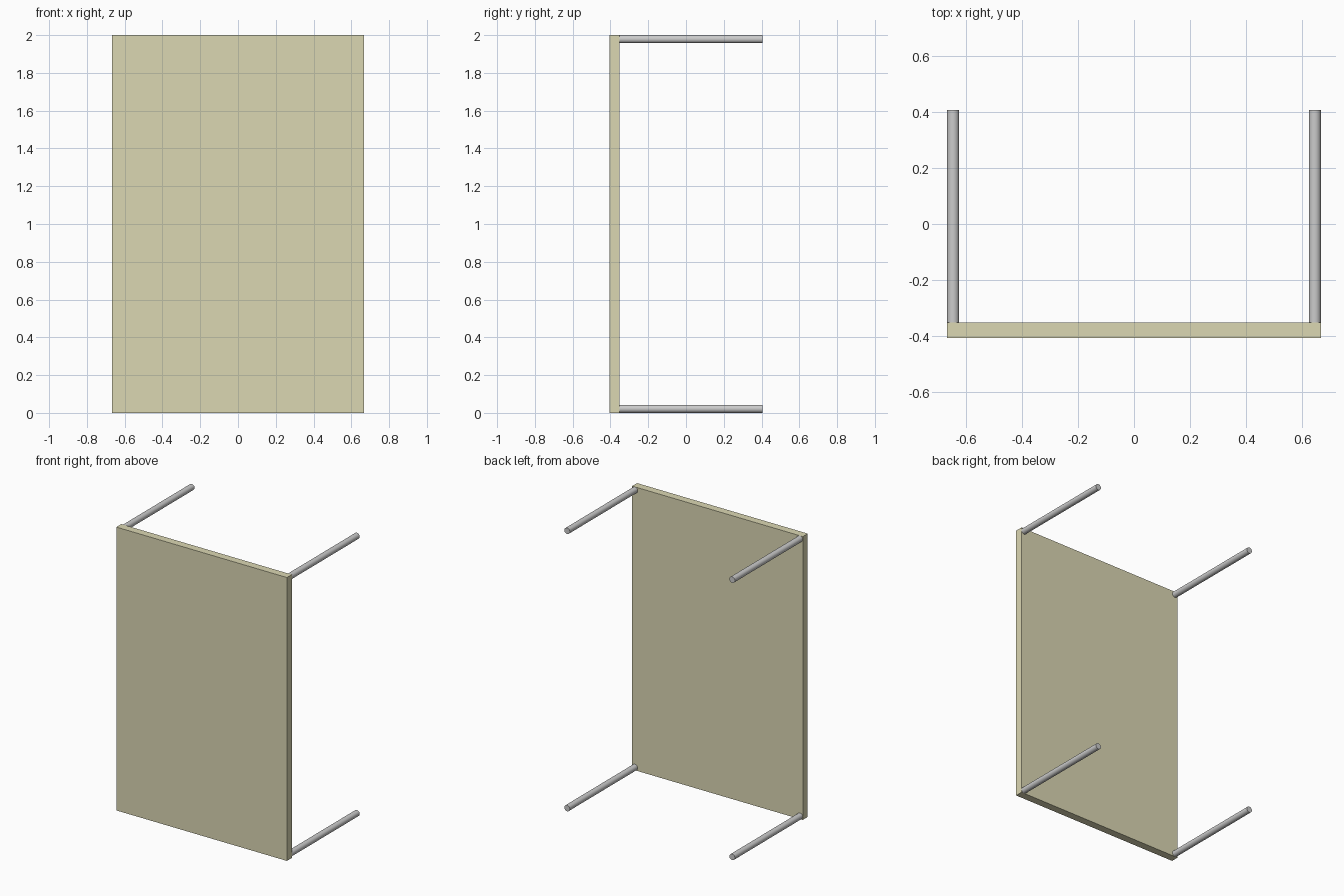
import bpy
import math

if "Cube" in bpy.data.objects:
    bpy.data.objects.remove(bpy.data.objects["Cube"])

W, D, H = 1.332, 0.812, 2.0    # overall size
T, R = 0.055, 0.0215           # panel thickness, leg radius

# Table top, standing on its short edge
bpy.ops.mesh.primitive_cube_add(size=1, location=(0, -D / 2 + T / 2, H / 2))
top = bpy.context.object
top.name = "table_top"
top.scale = (W, T, H)
bpy.ops.object.transform_apply(location=False, rotation=False, scale=True)
wood = bpy.data.materials.new("pale_wood")
wood.diffuse_color = (0.71, 0.68, 0.45, 1)
wood.use_nodes = True
wood.node_tree.nodes["Principled BSDF"].inputs["Base Color"].default_value = wood.diffuse_color
top.data.materials.append(wood)

# Four round legs, flush with the corners of the top
for side, x in (("left", -W / 2 + R), ("right", W / 2 - R)):
    for level, z in (("lower", R), ("upper", H - R)):
        bpy.ops.mesh.primitive_cylinder_add(
            vertices=32, radius=R, depth=D - T,
            location=(x, T / 2, z), rotation=(math.pi / 2, 0, 0))
        leg = bpy.context.object
        leg.name = f"{level}_{side}_leg"
        bpy.ops.object.shade_smooth_by_angle()
